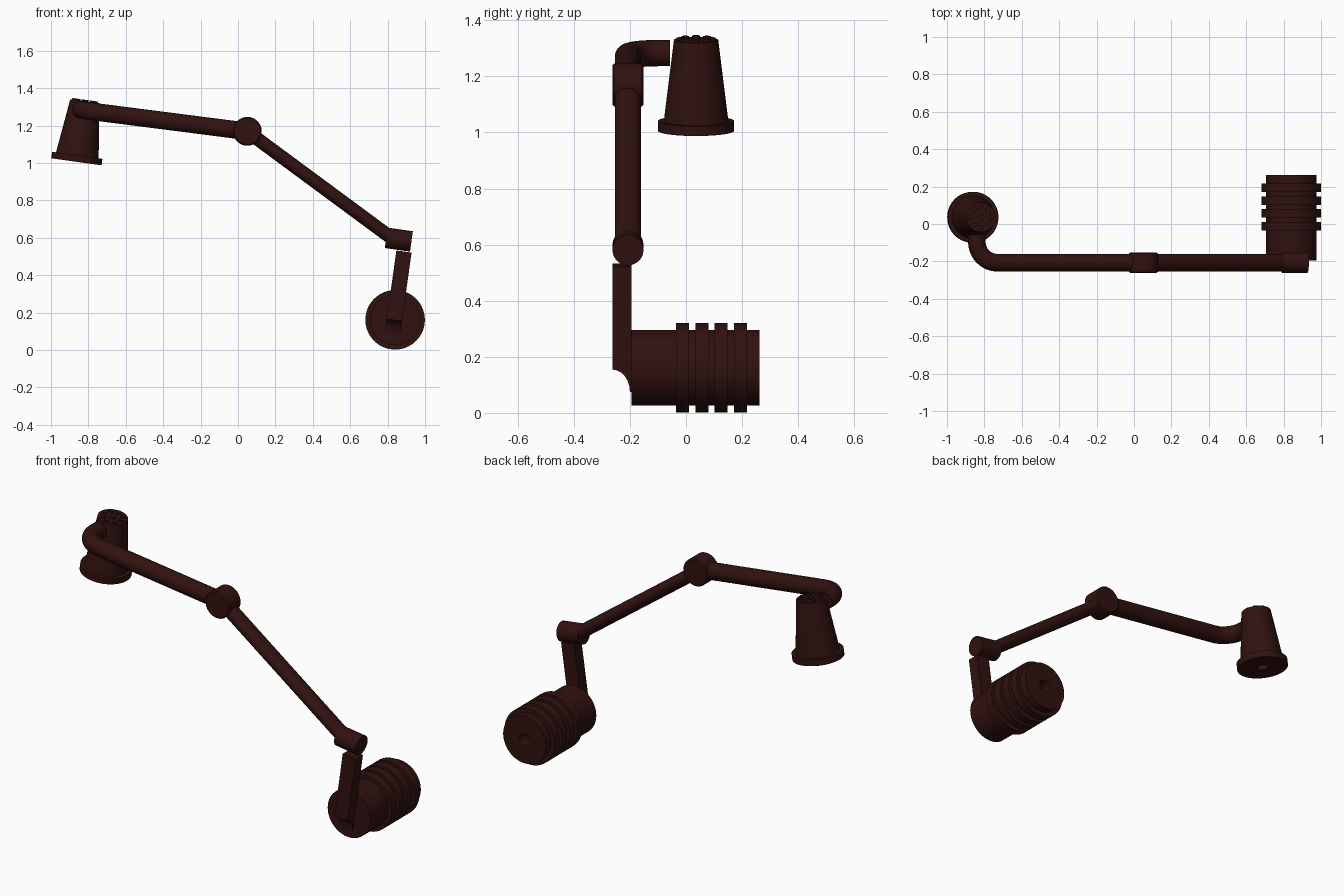
import bpy, bmesh
from math import sin, cos, pi, radians, atan2
from mathutils import Vector, Matrix

if "Cube" in bpy.data.objects:
    bpy.data.objects.remove(bpy.data.objects["Cube"])

TILT = radians(8)
ARM_Y = -0.207

mat = bpy.data.materials.new("dark_brown")
mat.diffuse_color = (0.03, 0.006, 0.005, 1)
mat.use_nodes = True
mat.node_tree.nodes["Principled BSDF"].inputs["Base Color"].default_value = mat.diffuse_color


def finish(bm, name, matrix=Matrix()):
    bmesh.ops.remove_doubles(bm, verts=bm.verts, dist=1e-5)
    bmesh.ops.recalc_face_normals(bm, faces=bm.faces)
    me = bpy.data.meshes.new(name)
    bm.to_mesh(me)
    bm.free()
    ob = bpy.data.objects.new(name, me)
    bpy.context.collection.objects.link(ob)
    ob.matrix_world = matrix
    me.materials.append(mat)
    bpy.ops.object.select_all(action='DESELECT')
    ob.select_set(True)
    bpy.context.view_layer.objects.active = ob
    bpy.ops.object.shade_smooth_by_angle(angle=radians(35))
    return ob


def skin(name, rings, matrix=Matrix()):
    """Join rings of points into a closed solid."""
    bm = bmesh.new()
    vs = [[bm.verts.new(p) for p in r] for r in rings]
    n = len(vs[0])
    for a, b in zip(vs, vs[1:]):
        for i in range(n):
            j = (i + 1) % n
            bm.faces.new((a[i], a[j], b[j], b[i]))
    bm.faces.new(vs[0])
    bm.faces.new(vs[-1])
    return finish(bm, name, matrix)


def lathe(name, profile, matrix, n=48):
    """Revolve (radius, height) pairs about local z."""
    return skin(name, [[(r * cos(2 * pi * i / n), r * sin(2 * pi * i / n), h)
                        for i in range(n)] for r, h in profile], matrix)


def tube(name, path, ry, rn, n=32):
    """Sweep an ellipse along a path; ry is its width in the path's plane."""
    pts = [Vector(p) for p in path]
    rings = []
    for i, p in enumerate(pts):
        t = (pts[min(i + 1, len(pts) - 1)] - pts[max(i - 1, 0)]).normalized()
        side = Vector((sin(TILT), 0, cos(TILT))).cross(t).normalized()
        up = t.cross(side)
        rings.append([p + side * ry * cos(2 * pi * k / n) + up * rn * sin(2 * pi * k / n)
                      for k in range(n)])
    return skin(name, rings)


along_y = Matrix.Rotation(-pi / 2, 4, 'X')   # local z -> world y
lean = Matrix.Rotation(TILT, 4, 'Y')

# counterweight: ribbed drum with a blind hole in its rear end
profile = [(0.135, -0.195)]
for y in (-0.035, 0.034, 0.102, 0.171):
    profile += [(0.135, y), (0.159, y), (0.159, y + 0.046), (0.135, y + 0.046)]
profile += [(0.135, 0.262), (0.035, 0.262), (0.035, 0.2)]
lathe("counterweight", profile, Matrix.Translation((0.84, 0, 0.161)) @ along_y, 64)

# flat post with a scooped lower end
side = [(-0.195, 0.37), (-0.262, 0.37), (-0.262, 0)]
side += [(-0.262 + 0.062 * sin(a * pi / 12), -0.08 + 0.08 * cos(a * pi / 12)) for a in range(1, 7)]
side += [(-0.195, -0.08)]
skin("post", [[(x, y, z) for y, z in side] for x in (-0.041, 0.041)],
     Matrix.Translation((0.836, 0, 0.16)) @ lean)

# pivot barrel above the post
lathe("pivot_barrel", [(0.055, -0.068), (0.055, 0.068)],
      Matrix.Translation((0.86, ARM_Y, 0.59)) @ Matrix.Rotation(pi / 2 + TILT, 4, 'Y'))

# lower arm
tube("lower_arm", [(0.83, ARM_Y, 0.592), (0.05, ARM_Y, 1.168)], 0.046, 0.036)

# elbow hub
lathe("elbow_hub", [(0.07, -0.055), (0.077, -0.049), (0.077, 0.049), (0.07, 0.055)],
      Matrix.Translation((0.05, ARM_Y, 1.169)) @ along_y)

# upper arm, bending back towards the shade
def arm_point(x, y):
    return (x, y, 1.169 + (0.05 - x) * 0.128)

R = 0.11
path = [arm_point(0.05, ARM_Y)]
path += [arm_point(-0.73 - R * sin(a * pi / 24), ARM_Y + R - R * cos(a * pi / 24)) for a in range(13)]
path += [arm_point(-0.84, -0.057)]
tube("upper_arm", path, 0.047, 0.047)

# tapered shade with a rim and a socket hole underneath
head = Matrix.Translation((-0.864, 0.036, 1.006)) @ lean
lathe("shade", [(0.03, 0.06), (0.03, 0), (0.136, 0), (0.136, 0.035), (0.115, 0.035),
                (0.079, 0.327)], head, 64)

# small studs on the crown of the shade
for i in range(8):
    a = i * pi / 4
    lathe("crown_stud", [(0.014, 0.32), (0.014, 0.335)],
          head @ Matrix.Translation((0.055 * cos(a), 0.055 * sin(a), 0)), 12)
lathe("crown_centre_stud", [(0.018, 0.32), (0.018, 0.335)], head, 16)
